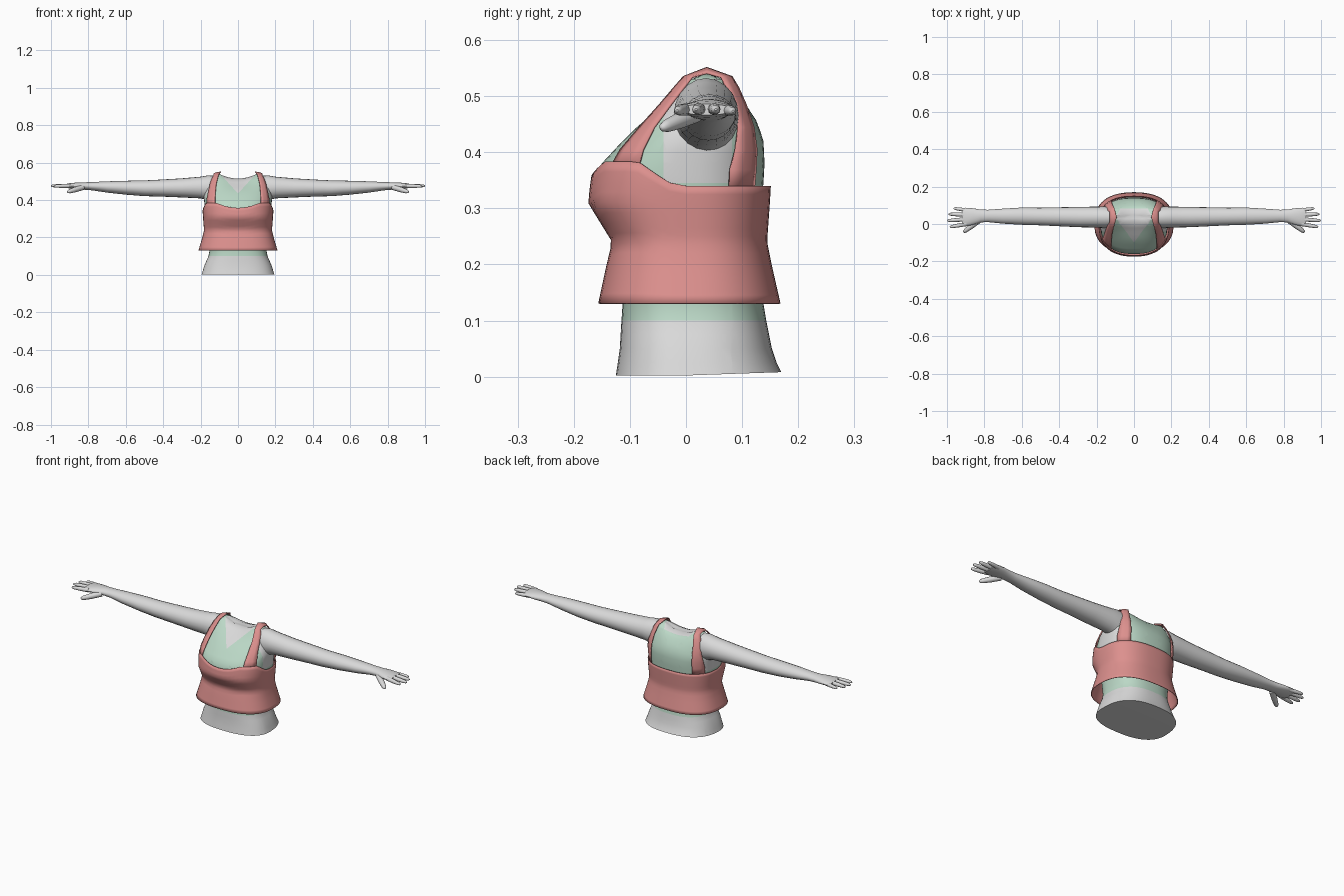
import bpy, bmesh, math
from mathutils import Vector

if "Cube" in bpy.data.objects:
    bpy.data.objects.remove(bpy.data.objects["Cube"])

def material(name, rgb):
    m = bpy.data.materials.new(name)
    m.diffuse_color = (*rgb, 1)
    m.use_nodes = True
    m.node_tree.nodes["Principled BSDF"].inputs["Base Color"].default_value = m.diffuse_color
    return m

SKIN = material("pale grey skin", (0.70, 0.70, 0.70))
MINT = material("mint shirt", (0.50, 0.69, 0.57))
PINK = material("pink top", (0.72, 0.28, 0.27))

def finish(bm, name, mats, mirror=False, thick=0):
    bmesh.ops.recalc_face_normals(bm, faces=bm.faces[:])
    me = bpy.data.meshes.new(name)
    bm.to_mesh(me)
    bm.free()
    ob = bpy.data.objects.new(name, me)
    bpy.context.collection.objects.link(ob)
    for m in mats:
        me.materials.append(m)
    bpy.ops.object.select_all(action='DESELECT')
    ob.select_set(True)
    bpy.context.view_layer.objects.active = ob
    bpy.ops.object.shade_smooth_by_angle(angle=math.radians(45))
    if thick:
        s = ob.modifiers.new("thickness", 'SOLIDIFY')
        s.thickness, s.offset = thick, 0
    if mirror:
        ob.modifiers.new("mirror", 'MIRROR')
    return ob

def loft(bm, rings, closed=True, caps=True):
    vs = [[bm.verts.new(p) for p in r] for r in rings]
    n = len(vs[0])
    for a, b in zip(vs, vs[1:]):
        for i in range(n if closed else n - 1):
            j = (i + 1) % n
            bm.faces.new((a[i], a[j], b[j], b[i]))
    if caps:
        bm.faces.new(vs[0])
        bm.faces.new(vs[-1])
    return vs

def sample(table, z):
    """Linear interpolation in a table of (z, values...)."""
    z = min(max(z, table[0][0]), table[-1][0])
    for a, b in zip(table, table[1:]):
        if z <= b[0]:
            t = (z - a[0]) / (b[0] - a[0])
            return [p + (q - p) * t for p, q in zip(a[1:], b[1:])]

POWER = 2.5
def section_point(table, z, ang):
    hx, yf, yb = sample(table, z)
    yc = mid_y(z)
    c, s = math.cos(ang), math.sin(ang)
    x = hx * math.copysign(abs(c) ** (2 / POWER), c)
    return x, yc + (yb - yc if s > 0 else yf - yc) * math.copysign(abs(s) ** (2 / POWER), s) * math.copysign(1, s)

def mid_y(z):
    return 0.037 * min(max((z - 0.36) / 0.18, 0), 1)

# (height, half width, front y, back y)
BODY = [(0, .195, -.125, .17), (.05, .18, -.118, .153), (.1, .158, -.115, .143),
        (.13, .152, -.113, .138), (.24, .165, -.118, .132), (.31, .175, -.155, .135),
        (.345, .178, -.16, .138), (.38, .18, -.15, .14), (.42, .182, -.113, .138),
        (.46, .172, -.073, .125), (.5, .155, -.035, .107), (.53, .13, -.008, .088),
        (.545, .1, .015, .06)]
TOP = [(.13, .21, -.155, .167), (.2, .189, -.14, .151), (.24, .18, -.13, .143),
       (.31, .186, -.173, .148), (.345, .188, -.169, .15), (.39, .186, -.162, .15)]
SEG = 56
ANGLES = [2 * math.pi * i / SEG for i in range(SEG)]

# Torso: one closed body with the shirt coloured on it
bm = bmesh.new()
levels = [0, .025, .05, .075, .1, .13, .18, .24, .275, .31, .345, .36, .38, .4, .42,
          .44, .46, .48, .5, .515, .53, .545]
rings = []
for z in levels:
    ring = []
    for a in ANGLES:
        x, y = section_point(BODY, z, a)
        dip = .03 * max(z - .45, 0) / .095 * max(1 - (x / .11) ** 2, 0)
        ring.append((x, y, z - dip + (.006 * max(y, 0) / .17 + .002 if z == 0 else 0)))
    rings.append(ring)
# sunken neck opening
rings.append([(p[0] * .5, .037 + (p[1] - .037) * .5, .515) for p in rings[-1]])
loft(bm, rings)
# neckline and armhole edges
for co, no in [((0, 0, .435), (1.1, 0, -1)), ((0, 0, .435), (-1.1, 0, -1)),
               ((0, -.04, 0), (0, 1, 0)), ((0, .082, 0), (0, 1, 0))]:
    bmesh.ops.bisect_plane(bm, geom=bm.verts[:] + bm.edges[:] + bm.faces[:],
                           plane_co=co, plane_no=no, dist=1e-5)
for f in bm.faces:
    c = f.calc_center_median()
    neck = c.y < .082 and c.z > .435 + 1.1 * abs(c.x)
    armhole = abs(c.x) > .13 and c.z > .345 and -.04 < c.y < .082
    f.material_index = 0 if c.z < .1 or neck or armhole else 1
finish(bm, "torso", [SKIN, MINT])

# Loose top: flared shell with a shaped upper edge
def top_edge(x, y):
    t = min(max((-y - .02) / .07, 0), 1)
    return .34 + .043 * t - .025 * t * max(1 - (x / .11) ** 2, 0)

bm = bmesh.new()
rings = []
for k in range(15):
    ring = []
    for a in ANGLES:
        x, y = section_point(TOP, .345, a)
        z = .13 + (top_edge(x, y) - .13) * k / 14
        ring.append((*section_point(TOP, z, a), z))
    rings.append(ring)
loft(bm, rings, caps=False)
finish(bm, "loose_top", [PINK], thick=.003)

# Shoulder straps following the torso surface
def strap_point(x, z, side):
    hx, yf, yb = sample(BODY, z)
    yc = mid_y(z)
    reach = max(1 - (min(x / hx, 1)) ** POWER, 0) ** (1 / POWER)
    y = yc + (yb - yc if side > 0 else yf - yc) * reach
    return (x + .004, y + side * .007, z + .004)

STRAP = [(.365, .118, .165), (.4, .118, .163), (.44, .116, .155), (.48, .112, .146),
         (.51, .105, .136), (.53, .1, .125)]
bm = bmesh.new()
rows = []
for side, rowset in ((-1, STRAP), (1, [(.33, .118, .163)] + STRAP)):
    part = [[strap_point(i + (o - i) * t, z, side) for t in (0, .33, .67, 1)]
            for z, i, o in rowset]
    if side > 0:
        rows.append([(.092, .037, .55), (.103, .037, .549), (.117, .037, .546), (.13, .037, .541)])
        part.reverse()
    rows += part
loft(bm, rows, closed=False, caps=False)
finish(bm, "shoulder_strap", [PINK], mirror=True, thick=.004)

# Arm and palm: (x, centre y, centre z, half depth, half height)
ARM = [(.11, .035, .46, .055, .068), (.16, .036, .465, .058, .067), (.2, .037, .467, .056, .058),
       (.3, .037, .465, .054, .051), (.42, .039, .464, .05, .045), (.5, .04, .463, .047, .042),
       (.6, .042, .466, .046, .037), (.7, .042, .47, .04, .03), (.78, .043, .474, .033, .022),
       (.82, .043, .475, .034, .02), (.86, .04, .476, .044, .018), (.9, .037, .476, .05, .014),
       (.92, .037, .476, .046, .010)]
bm = bmesh.new()
loft(bm, [[(x, y + ry * math.cos(a), z + rz * math.sin(a))
           for a in (2 * math.pi * i / 20 for i in range(20))] for x, y, z, ry, rz in ARM])
finish(bm, "arm", [SKIN], mirror=True)

# Fingers and thumb: tapered rounded tubes
def finger(name, base, tip, r):
    base, tip = Vector(base), Vector(tip)
    d = (tip - base).normalized()
    u = d.cross(Vector((0, 0, 1))).normalized()
    v = u.cross(d)
    bm = bmesh.new()
    loft(bm, [[base.lerp(tip, t) + (u * math.cos(a) + v * math.sin(a)) * r * s
               for a in (math.pi * i / 5 for i in range(10))]
              for t, s in ((0, 1), (.5, .95), (.85, .75), (.96, .5), (1, .2))])
    finish(bm, name, [SKIN], mirror=True)

finger("index_finger", (.895, 0, .476), (.985, -.016, .474), .011)
finger("middle_finger", (.9, .025, .477), (1.0, .018, .476), .011)
finger("ring_finger", (.9, .049, .477), (.992, .053, .476), .011)
finger("little_finger", (.89, .073, .475), (.965, .084, .473), .010)
finger("thumb", (.83, .018, .468), (.912, -.044, .443), .015)
